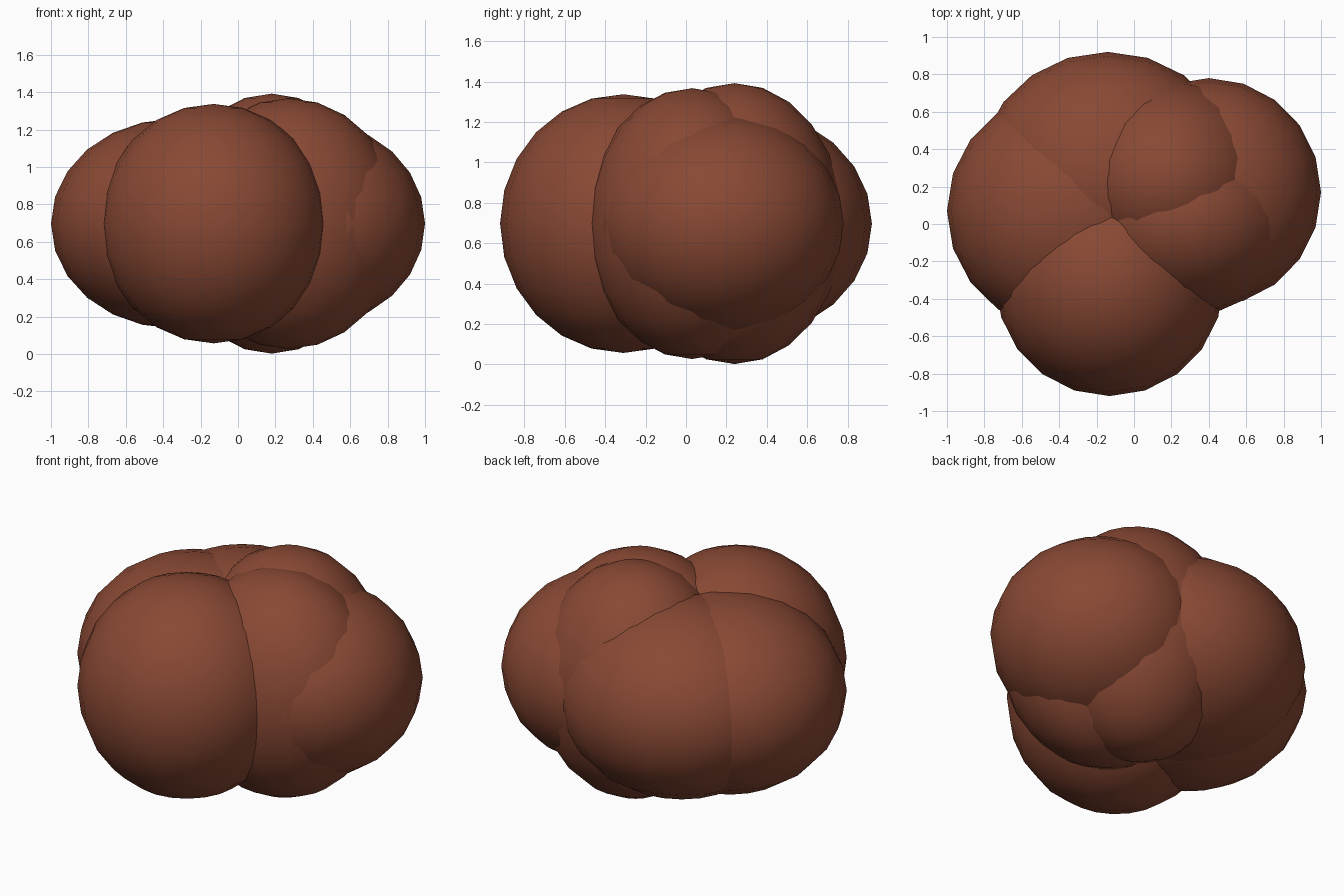
import bpy

if "Cube" in bpy.data.objects:
    bpy.data.objects.remove(bpy.data.objects["Cube"])

# One flat reddish-brown colour for the whole clump
brown = bpy.data.materials.new("reddish brown")
brown.diffuse_color = (0.25, 0.066, 0.034, 1.0)
brown.use_nodes = True
brown.node_tree.nodes["Principled BSDF"].inputs["Base Color"].default_value = brown.diffuse_color

MID = 0.697  # all lobes share one centre height


def lobe(name, x, y, rx, ry, rz):
    """Smooth, slightly squashed low-resolution ball."""
    bpy.ops.mesh.primitive_uv_sphere_add(segments=20, ring_count=12, radius=1,
                                         location=(x, y, MID))
    ob = bpy.context.object
    ob.name = name
    ob.scale = (rx, ry, rz)
    bpy.ops.object.transform_apply(location=False, rotation=False, scale=True)
    bpy.ops.object.shade_smooth()
    ob.data.materials.append(brown)
    return ob


# Outer ring of lobes
lobe("front_lobe", -0.13, -0.31, 0.61, 0.61, 0.64)
lobe("left_lobe", -0.34, 0.07, 0.66, 0.65, 0.56)
lobe("back_lobe", -0.14, 0.27, 0.69, 0.65, 0.565)
lobe("right_lobe", 0.40, 0.17, 0.60, 0.61, 0.545)

# Taller inner lobes
lobe("front_right_lobe", 0.27, 0.03, 0.60, 0.52, 0.67)
lobe("centre_lobe", 0.18, 0.24, 0.56, 0.54, 0.695)
